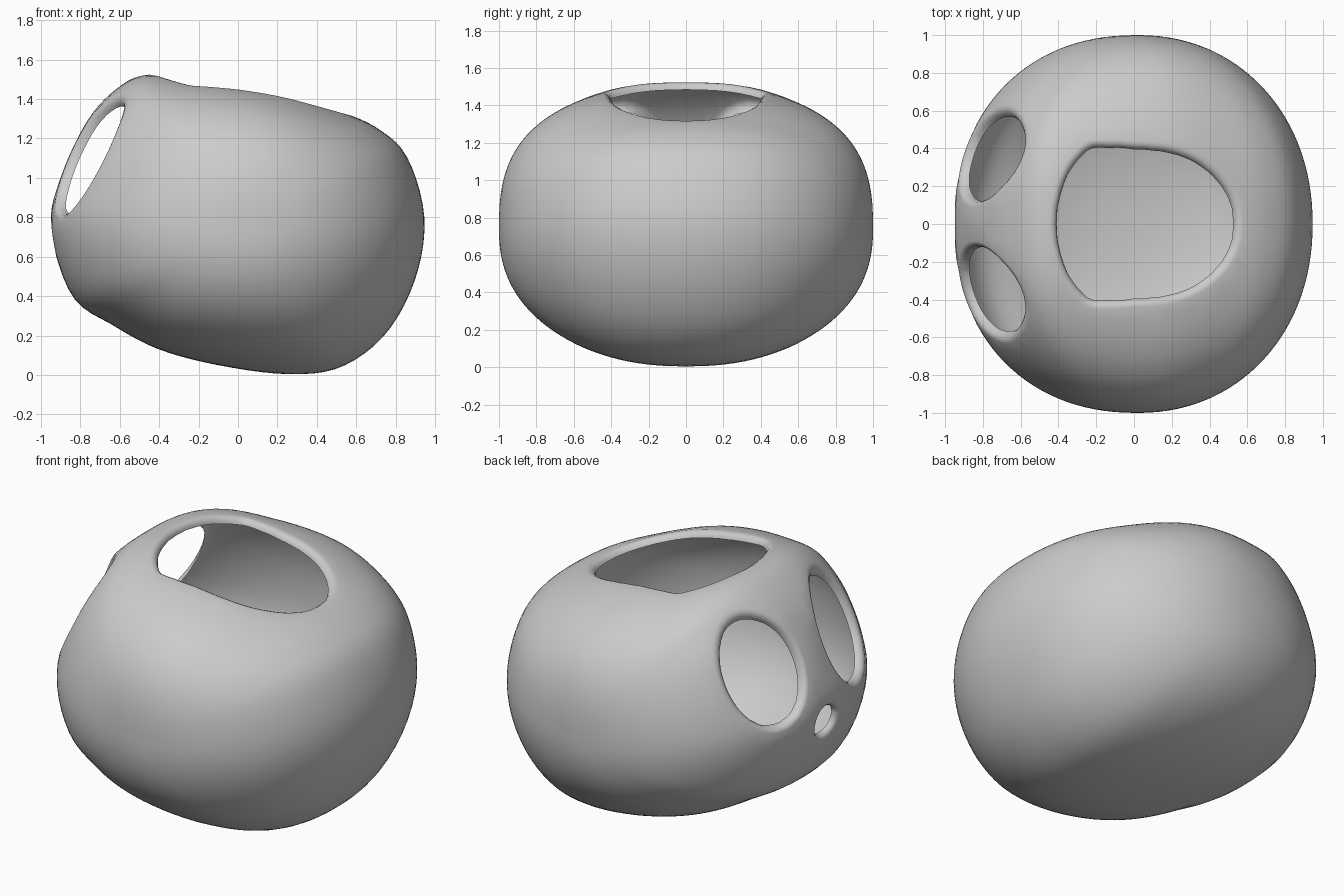
import bpy, bmesh, math
from mathutils import Vector
from mathutils.bvhtree import BVHTree

if "Cube" in bpy.data.objects:
    bpy.data.objects.remove(bpy.data.objects["Cube"])

CX, CZ = 0.02, 0.74
LOOP, RINGS = 96, 60

# side profile of the shell (x, z)
PROFILE = [(0.945, 0.80), (0.86, 1.10), (0.71, 1.25), (0.50, 1.345), (0.25, 1.43), (0.0, 1.48),
           (-0.25, 1.51), (-0.48, 1.52), (-0.63, 1.44), (-0.77, 1.28), (-0.90, 1.00), (-0.95, 0.74),
           (-0.84, 0.40), (-0.63, 0.25), (-0.40, 0.13), (-0.10, 0.05), (0.25, 0.005),
           (0.52, 0.04), (0.75, 0.21), (0.90, 0.49)]


def spline(pts, t):
    """Closed Catmull-Rom curve, t in 0..1."""
    n = len(pts)
    i = int(t * n)
    f = t * n - i
    a, b, c, d = (Vector(pts[(i + k) % n]) for k in (-1, 0, 1, 2))
    return 0.5 * (2 * b + (c - a) * f + (2 * a - 5 * b + 4 * c - d) * f * f
                  + (3 * b - a - 3 * c + d) * f ** 3)


def skin(t, v):
    """Point on the shell; sections turn from the profile to an ellipse sideways."""
    p = spline(PROFILE, t) - Vector((CX, CZ))
    d = p.normalized()
    q = d / math.hypot(d.x / (0.925 if d.x > 0 else 0.97), d.y / (0.75 if d.y > 0 else 0.69))
    p = p.lerp(q, math.sin(v) ** 2)
    e = 2 / (2.1 + (0.55 if d.y > 0 else 0.22) * d.y * d.y + (0.1 * d.x * d.x if d.x < 0 else 0))
    y = math.copysign(abs(math.sin(v)) ** e, math.sin(v))
    r = math.cos(v) ** e
    return Vector((CX + p.x * r, y, CZ + p.y * r))


# closed skin: rings around the y axis
bm = bmesh.new()
rings = [[bm.verts.new(skin(i / LOOP, math.pi * (j / RINGS - 0.5))) for i in range(LOOP)]
         for j in range(1, RINGS)]
for r0, r1 in zip(rings, rings[1:]):
    for i in range(LOOP):
        k = (i + 1) % LOOP
        bm.faces.new((r0[i], r0[k], r1[k], r1[i]))
for ring, y in ((rings[0], -1), (rings[-1], 1)):
    pole = bm.verts.new((CX, y, CZ))
    for i in range(LOOP):
        bm.faces.new((ring[i], ring[(i + 1) % LOOP], pole))
bmesh.ops.recalc_face_normals(bm, faces=bm.faces)
tree = BVHTree.FromBMesh(bm)


def top_radius(a):
    """Rim of the top opening, rounded at right and squarer at left."""
    half = [(0.54, 0), (0.53, 0.10), (0.48, 0.20), (0.38, 0.30), (0.20, 0.38), (0.10, 0.395), (0.0, 0.40),
            (-0.12, 0.41), (-0.23, 0.41), (-0.34, 0.28), (-0.39, 0.14), (-0.41, 0)]
    pol = [(math.atan2(y, x - 0.05), math.hypot(x - 0.05, y)) for x, y in half]
    a = abs(a)
    for (a0, r0), (a1, r1) in zip(pol, pol[1:]):
        if a <= a1 + 1e-6:
            return r0 + (r1 - r0) * (a - a0) / (a1 - a0)
    return pol[-1][1]


def oval(w, h, tilt=0.0):
    return lambda a: 1 / math.hypot(math.cos(a - tilt) / w, math.sin(a - tilt) / h)


def open_hole(centre, radius, from_top, lip, sink):
    """Remove skin inside an outline, fit the edge to it and roll a lip inward."""
    down = Vector((0, 0, -1)) if from_top else Vector((1, 0, 0))

    def local(co):
        u = (co.x, co.y) if from_top else (co.y, co.z)
        return u[0] - centre[0], u[1] - centre[1]

    def outline(a, grow):
        r = radius(a) + grow
        u, w = centre[0] + r * math.cos(a), centre[1] + r * math.sin(a)
        start = Vector((u, w, 3)) if from_top else Vector((-3, u, w))
        return tree.ray_cast(start, down)

    def inside(f):
        co = f.calc_center_median()
        if (co.z < 1.0) if from_top else (co.x > -0.3):
            return False
        u, w = local(co)
        a = math.atan2(w, u)
        return math.hypot(u, w) < radius(a) + lip

    gone = [f for f in bm.faces if inside(f)]
    hole = set(gone)
    edge = {v for f in gone for v in f.verts if any(g not in hole for g in v.link_faces)}
    bmesh.ops.delete(bm, geom=gone, context='FACES')
    angle = {}
    for v in edge:
        u, w = local(v.co)
        angle[v] = math.atan2(w, u)
        v.co = outline(angle[v], lip)[0]
    # rolled lip, quarter-round section
    for step in (1, 2, 3, 4):
        rim = [e for e in bm.edges if e.is_boundary and e.verts[0] in angle and e.verts[1] in angle]
        new = {}
        for v in {v for e in rim for v in e.verts}:
            f = step / 4 * math.pi / 2
            hit, nor = outline(angle[v], lip * (1 - math.sin(f)))[:2]
            new[v] = bm.verts.new(hit - nor * sink * (1 - math.cos(f)))
        for e in rim:
            a, b = e.link_loops[0].edge.verts
            if e.link_loops[0].vert == a:
                a, b = b, a
            bm.faces.new((a, b, new[b], new[a]))
        angle = {n: angle[v] for v, n in new.items()}


# top opening, two large side-by-side windows, one small window below them
open_hole((0.05, 0), top_radius, True, 0.04, 0.04)
for s in (-1, 1):
    open_hole((0.36 * s, 1.11), oval(0.235, 0.29, 0.15 * s), False, 0.035, 0.05)
open_hole((0, 0.72), oval(0.10, 0.09), False, 0.03, 0.04)

me = bpy.data.meshes.new("hollow_shell")
bm.to_mesh(me)
bm.free()
shell = bpy.data.objects.new("hollow_shell", me)
bpy.context.collection.objects.link(shell)

bpy.context.view_layer.objects.active = shell
shell.select_set(True)
bpy.ops.object.shade_smooth_by_angle(angle=math.radians(60))
